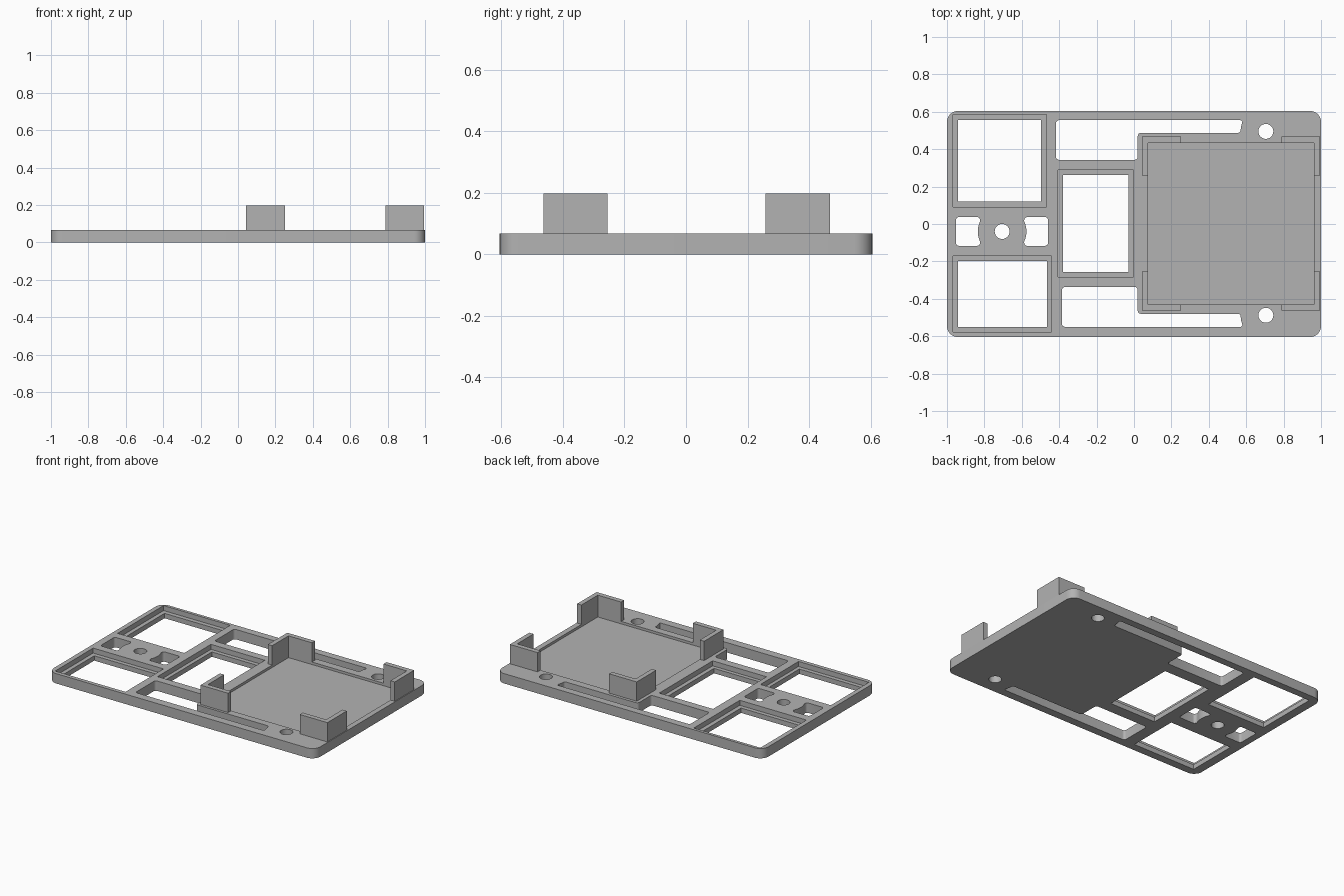
import bpy
import bmesh
import math
from mathutils import Vector

cube = bpy.data.objects.get("Cube")
if cube:
    bpy.data.objects.remove(cube, do_unlink=True)

PLATE_TOP = 0.067
LEDGE_Z = 0.033
TRAY_Z = 0.05
CLIP_TOP = 0.198

grey = bpy.data.materials.new("plain grey")
grey.use_nodes = True
colour = (0.45, 0.45, 0.45, 1)
grey.diffuse_color = colour
grey.node_tree.nodes["Principled BSDF"].inputs["Base Color"].default_value = colour


def prism(name, outline, z0, z1, radius=0, segments=6):
    """Extrude an outline upwards, optionally rounding its upright edges."""
    bm = bmesh.new()
    face = bm.faces.new([bm.verts.new((x, y, z0)) for x, y in outline])
    top = bmesh.ops.extrude_face_region(bm, geom=[face])["geom"]
    moved = [v for v in top if isinstance(v, bmesh.types.BMVert)]
    bmesh.ops.translate(bm, verts=moved, vec=(0, 0, z1 - z0))
    if radius:
        upright = [e for e in bm.edges
                   if abs(e.verts[0].co.z - e.verts[1].co.z) > 1e-4
                   and e.calc_face_angle(0) > 0.7]
        bmesh.ops.bevel(bm, geom=upright, offset=radius, segments=segments,
                        profile=0.5, affect='EDGES')
    bmesh.ops.recalc_face_normals(bm, faces=bm.faces)
    mesh = bpy.data.meshes.new(name)
    bm.to_mesh(mesh)
    bm.free()
    mesh.materials.append(grey)
    obj = bpy.data.objects.new(name, mesh)
    bpy.context.collection.objects.link(obj)
    return obj


def rect(x0, x1, y0, y1):
    return [(x0, y0), (x1, y0), (x1, y1), (x0, y1)]


def arc(cx, cy, r, a0, a1, steps):
    angles = [math.radians(a0 + (a1 - a0) * i / steps) for i in range(steps + 1)]
    return [(cx + r * math.cos(a), cy + r * math.sin(a)) for a in angles]


cutters = []


def cut(outline, z0=-0.1, radius=0):
    cutter = prism("cutter", outline, z0, 0.3, radius, 4)
    cutter.hide_render = True
    cutters.append(cutter)


# Rounded base plate
base = prism("base_plate", rect(-1, 1, -0.605, 0.605), 0, PLATE_TOP, 0.06, 8)

# Framed openings, each with a ledge around a through hole
for outer, inner in [
    ((-0.968, -0.468, 0.092, 0.585), (-0.94, -0.497, 0.12, 0.555)),
    ((-0.968, -0.44, -0.578, -0.17), (-0.94, -0.465, -0.55, -0.198)),
    ((-0.406, -0.002, -0.283, 0.29), (-0.38, -0.03, -0.257, 0.262)),
]:
    cut(rect(*outer), LEDGE_Z)
    cut(rect(*inner))

# Shallow tray floor
cut(rect(0.075, 0.963, -0.43, 0.435), TRAY_Z)

# Screw holes, and stepped slots whose ends curve round them
for side, left, y_in, y_step, y_out, y_hole in [
    (1, -0.417, 0.343, 0.487, 0.555, 0.495),
    (-1, -0.385, 0.337, 0.48, 0.55, 0.488),
]:
    cut(arc(0.705, side * y_hole, 0.04, 0, 345, 23))
    end = arc(0.705, y_hole, 0.135, 184, 154, 5)
    slot = [(left, y_in), (0.02, y_in), (0.02, y_step), (end[0][0], y_step)]
    slot += end[1:-1] + [(end[-1][0], y_out), (left, y_out)]
    cut([(x, side * y) for x, y in slot], radius=0.016)

# Central screw hole with a curved window on either side
HOLE_X, HOLE_Y = -0.705, -0.04
cut(arc(HOLE_X, HOLE_Y, 0.04, 0, 345, 23))
for side, far in [(1, 0.245), (-1, 0.247)]:
    curve = arc(0, 0, 0.13, -25, 25, 6)
    window = [(far, 0.077), (0.118, 0.077)] + curve[::-1]
    window += [(0.118, -0.077), (far, -0.077)]
    cut([(HOLE_X + side * x, HOLE_Y + y) for x, y in window], radius=0.016)

# Carve the plate, then discard the cutters
for cutter in cutters:
    mod = base.modifiers.new("opening", 'BOOLEAN')
    mod.operation = 'DIFFERENCE'
    mod.solver = 'EXACT'
    mod.object = cutter
bpy.context.view_layer.update()
carved = bpy.data.meshes.new_from_object(
    base.evaluated_get(bpy.context.evaluated_depsgraph_get()))
base.modifiers.clear()
base.data = carved
for cutter in cutters:
    bpy.data.objects.remove(cutter, do_unlink=True)

# Four L-shaped corner clips around the tray
for side_x, name_x in [(1, "left"), (-1, "right")]:
    for side_y, name_y in [(1, "back"), (-1, "front")]:
        corner = Vector((0.519 + side_x * 0.476, 0.002 + side_y * 0.465))
        ell = [(0, 0), (0.207, 0), (0.207, 0.033), (0.032, 0.033),
               (0.032, 0.208), (0, 0.208)]
        prism(f"corner_clip_{name_y}_{name_x}",
              [(corner.x - side_x * x, corner.y - side_y * y) for x, y in ell],
              PLATE_TOP, CLIP_TOP)

# Smooth the rounded corners and holes while keeping edges sharp
bpy.ops.object.select_all(action='DESELECT')
base.select_set(True)
bpy.context.view_layer.objects.active = base
bpy.ops.object.shade_smooth_by_angle(angle=math.radians(30))
